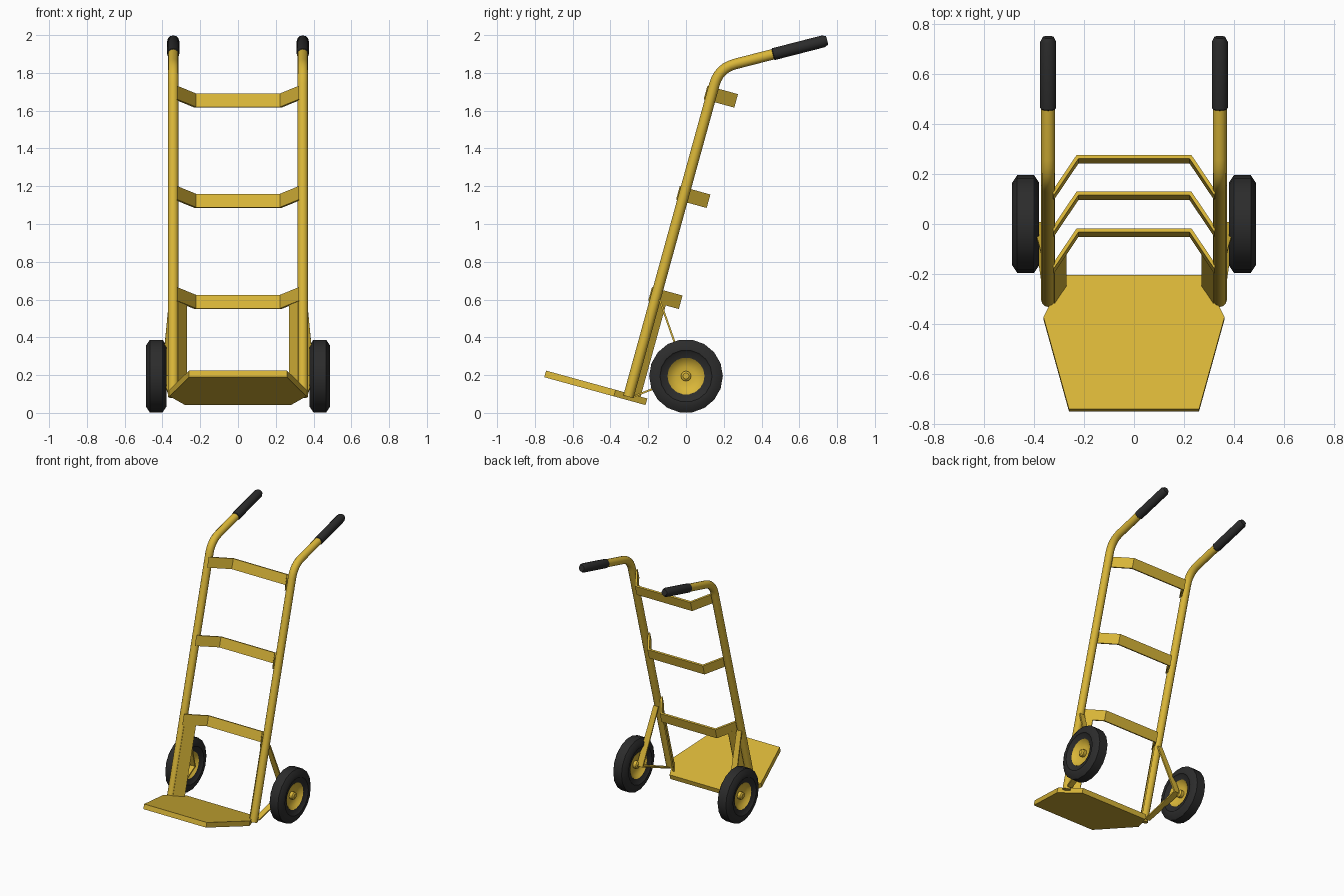
import bpy, bmesh
from math import sin, cos, pi, radians
from mathutils import Vector, Matrix

if "Cube" in bpy.data.objects:
    bpy.data.objects.remove(bpy.data.objects["Cube"])

TILT = radians(15.4)
FOOT = Vector((0, -0.305, 0.085))           # foot of the rails
BACK = Vector((0, cos(TILT), -sin(TILT)))   # across the frame
UP = Vector((0, sin(TILT), cos(TILT)))      # along the rails
RAIL_X = 0.343


def material(name, color):
    m = bpy.data.materials.new(name)
    m.diffuse_color = (*color, 1)
    m.use_nodes = True
    m.node_tree.nodes["Principled BSDF"].inputs["Base Color"].default_value = m.diffuse_color
    return m


YELLOW = material("yellow_paint", (0.70, 0.47, 0.04))
RUBBER = material("black_rubber", (0.025, 0.025, 0.025))


def finish(name, bm, mat, smooth=False):
    bmesh.ops.remove_doubles(bm, verts=bm.verts, dist=1e-5)
    bmesh.ops.recalc_face_normals(bm, faces=bm.faces)
    me = bpy.data.meshes.new(name)
    bm.to_mesh(me)
    bm.free()
    me.materials.append(mat)
    ob = bpy.data.objects.new(name, me)
    bpy.context.collection.objects.link(ob)
    if smooth:
        bpy.ops.object.select_all(action='DESELECT')
        ob.select_set(True)
        bpy.context.view_layer.objects.active = ob
        bpy.ops.object.shade_smooth_by_angle(angle=radians(35))
    return ob


def skin(rings, cap=True):
    """Closed loops of points joined into a solid."""
    bm = bmesh.new()
    loops = [[bm.verts.new(p) for p in ring] for ring in rings]
    n = len(loops[0])
    for a, b in zip(loops, loops[1:]):
        for i in range(n):
            j = (i + 1) % n
            bm.faces.new((a[i], a[j], b[j], b[i]))
    if cap:
        bm.faces.new(loops[0])
        bm.faces.new(loops[-1])
    return bm


def plate(name, outline, low, high):
    """Outline of (x, back) points extruded along the tilted frame."""
    rings = [[Vector((x, 0, 0)) + FOOT + BACK * u + UP * s for x, u in outline]
             for s in (low, high)]
    return finish(name, skin(rings), YELLOW)


def lathe(name, profile, matrix, sides, mat, cap=True):
    """Profile of (radius, position) turned about local x."""
    rings = [[matrix @ Vector((x, r * cos(2 * pi * i / sides), r * sin(2 * pi * i / sides)))
              for i in range(sides)] for r, x in profile]
    return finish(name, skin(rings, cap), mat, True)


def tube(name, path, radius, sides=12):
    """Round tube along a path lying in a plane of constant x."""
    pts = [Vector(p) for p in path]
    rings = []
    for i, p in enumerate(pts):
        t = (pts[min(i + 1, len(pts) - 1)] - pts[max(i - 1, 0)]).normalized()
        side = Vector((1, 0, 0))
        other = t.cross(side)
        rings.append([p + (side * cos(2 * pi * k / sides) + other * sin(2 * pi * k / sides)) * radius
                      for k in range(sides)])
    return finish(name, skin(rings), YELLOW, True)


def strap(name, a, b, xa, xb, thick=0.01):
    """Flat strap between two (y, z) points, with its own x range at each end."""
    a, b = Vector((0, *a)), Vector((0, *b))
    n = (b - a).normalized().cross(Vector((1, 0, 0))) * thick / 2
    rings = [[p + Vector((x0, 0, 0)) - n, p + Vector((x1, 0, 0)) - n,
              p + Vector((x1, 0, 0)) + n, p + Vector((x0, 0, 0)) + n]
             for p, (x0, x1) in ((a, xa), (b, xb))]
    return finish(name, skin(rings), YELLOW)


# Toe plate
plate("toe_plate", [(-0.26, -0.457), (0.26, -0.457), (0.362, -0.075),
                    (0.28, 0.099), (-0.28, 0.099), (-0.362, -0.075)], -0.018, 0.018)

# Three bowed cross bars
half = [(0.325, -0.012), (0.23, 0.134)]
inner = [(0.222, 0.12), (0.322, -0.034)]
bar = half + [(-x, u) for x, u in reversed(half)] + \
    [(-x, u) for x, u in reversed(inner)] + inner
for i, s in enumerate((0.556, 1.111, 1.662)):
    plate(f"cross_bar_{i + 1}", bar, s - 0.037, s + 0.037)

# Rail path with a rounded bend into the handle
corner = Vector((0, 0.174, 1.825))
handle_dir = Vector((0, cos(radians(14.4)), sin(radians(14.4))))
b0, b2 = corner - UP * 0.09, corner + handle_dir * 0.09
bend = [b0 * (1 - t) ** 2 + corner * 2 * t * (1 - t) + b2 * t * t
        for t in (k / 6 for k in range(7))]
grip_start = corner + handle_dir * 0.295
rail = [FOOT] + bend + [grip_start + handle_dir * 0.05]

for side, s in (("left", -1), ("right", 1)):
    off = Vector((s * RAIL_X, 0, 0))
    tube(f"{side}_rail", [p + off for p in rail], 0.028)

    # Rubber grip
    rot = Matrix.Rotation(radians(14.4), 4, 'X') @ Matrix.Rotation(pi / 2, 4, 'Z')
    lathe(f"{side}_grip", [(0.028, 0), (0.032, 0.004), (0.032, 0.278), (0.022, 0.297)],
          Matrix.Translation(grip_start + off) @ rot, 12, RUBBER)

    # Angled gusset between toe plate and lowest bar
    plate(f"{side}_gusset", [(s * 0.325, -0.012), (s * 0.277, 0.062),
                             (s * 0.269, 0.056), (s * 0.317, -0.018)], 0.01, 0.53)

    # Wheel straps meeting at the axle
    def span(lo, hi):
        return (s * lo, s * hi)
    strap(f"{side}_upper_strap", (-0.14, 0.60), (0.004, 0.19), span(0.325, 0.365), span(0.355, 0.405))
    strap(f"{side}_lower_strap", (-0.27, 0.09), (0.004, 0.197), span(0.325, 0.365), span(0.355, 0.405))

    # Wheel: tyre, dished hub and axle
    wheel = Matrix.Translation((s * 0.433, 0, 0.195))
    tyre = [(0.096, 0.038), (0.13, 0.047), (0.138, 0.054), (0.165, 0.054), (0.195, 0.034)]
    ring = tyre + [(r, -x) for r, x in reversed(tyre)]
    lathe(f"{side}_tyre", ring + ring[:1], wheel, 18, RUBBER, cap=False)
    dish = [(0.02, 0.01), (0.05, 0.012), (0.08, 0.022), (0.098, 0.04)]
    lathe(f"{side}_hub", dish + [(r, -x) for r, x in reversed(dish)], wheel, 18, YELLOW)
    lathe(f"{side}_axle", [(0.016, -0.042), (0.027, -0.034), (0.027, 0.034), (0.016, 0.042)],
          wheel, 12, YELLOW)
